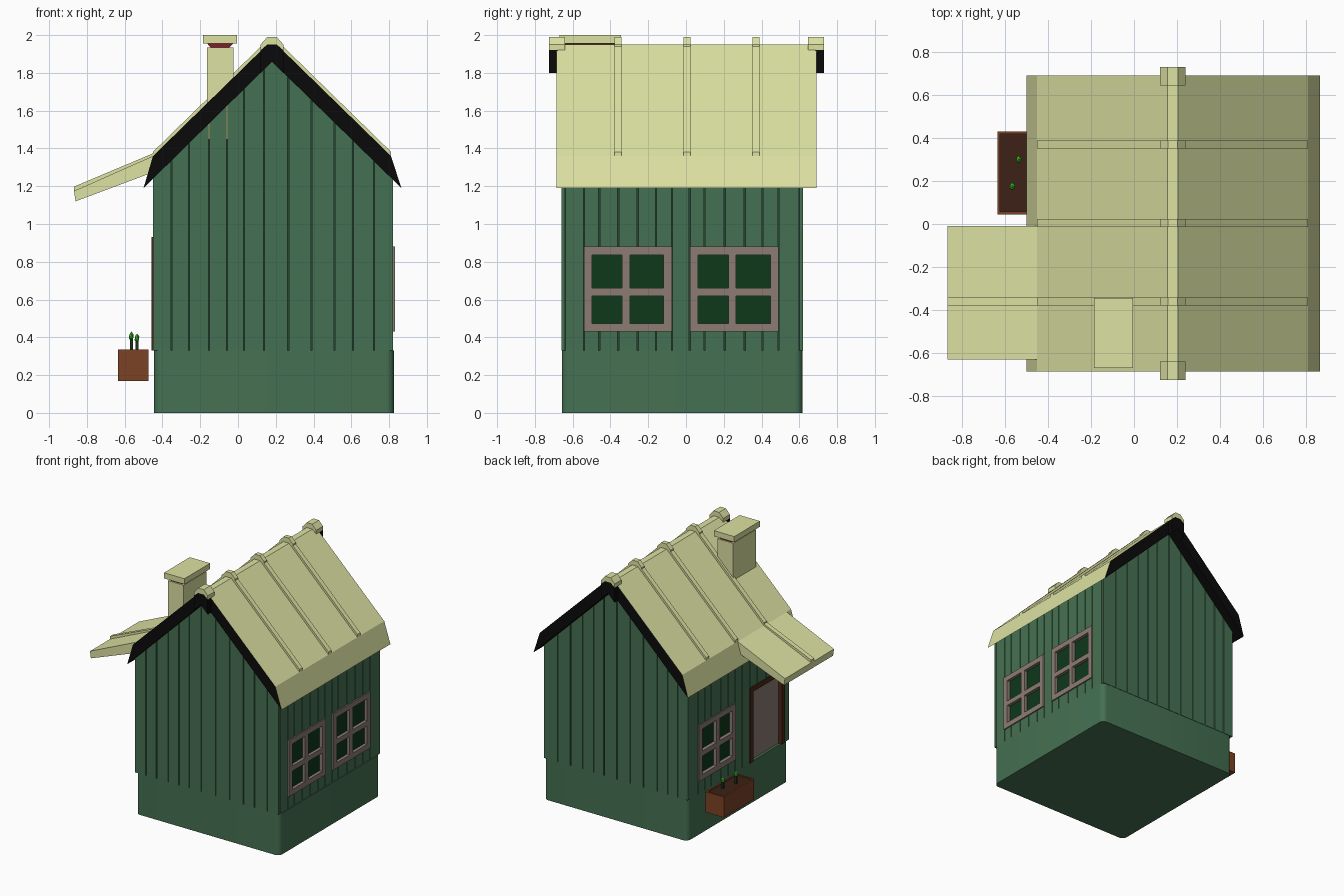
import bpy, bmesh, math, random
from mathutils import Vector

if "Cube" in bpy.data.objects:
    bpy.data.objects.remove(bpy.data.objects["Cube"])

random.seed(4)
MATS = {}
def mat(name, rgb):
    m = bpy.data.materials.new(name)
    m.diffuse_color = (*rgb, 1)
    m.use_nodes = True
    m.node_tree.nodes["Principled BSDF"].inputs["Base Color"].default_value = m.diffuse_color
    return m
GREEN = mat("green_paint", (0.06, 0.165, 0.085))
GROOVE = mat("groove_shadow", (0.02, 0.06, 0.03))
GLASS = mat("dark_glass", (0.004, 0.04, 0.01))
ROOF = mat("pale_roof", (0.72, 0.76, 0.36))
BLACK = mat("black_trim", (0.003, 0.003, 0.003))
FRAME = mat("window_wood", (0.26, 0.2, 0.17))
DOORWOOD = mat("door_wood", (0.07, 0.02, 0.008))
BOX = mat("planter_clay", (0.2, 0.055, 0.018))
SOIL = mat("soil", (0.045, 0.015, 0.008))
STEM = mat("stem", (0.01, 0.03, 0.01))
LEAF = mat("leaf", (0.05, 0.6, 0.02))
RED = mat("red_brick", (0.2, 0.015, 0.02))

def finish(name, bm, *mats):
    bmesh.ops.recalc_face_normals(bm, faces=bm.faces)
    me = bpy.data.meshes.new(name)
    bm.to_mesh(me)
    bm.free()
    for m in mats:
        me.materials.append(m)
    ob = bpy.data.objects.new(name, me)
    bpy.context.collection.objects.link(ob)
    return ob

def add_prism(bm, pts, y0, y1):
    """Extrude an x-z outline from y0 to y1."""
    a = [bm.verts.new((x, y0, z)) for x, z in pts]
    b = [bm.verts.new((x, y1, z)) for x, z in pts]
    bm.faces.new(a)
    bm.faces.new(b[::-1])
    n = len(pts)
    return [bm.faces.new((a[i], b[i], b[(i + 1) % n], a[(i + 1) % n])) for i in range(n)]

def add_box(bm, x0, x1, y0, y1, z0, z1):
    add_prism(bm, [(x0, z0), (x1, z0), (x1, z1), (x0, z1)], y0, y1)

def prism(name, m, pts, y0, y1):
    bm = bmesh.new()
    add_prism(bm, pts, y0, y1)
    return finish(name, bm, m)

def boxes(name, m, *dims):
    bm = bmesh.new()
    for d in dims:
        add_box(bm, *d)
    return finish(name, bm, m)

XL, XR, YF, YB, XM, BASE = -0.45, 0.82, -0.66, 0.62, 0.18, 0.33
SLOPE = 0.975
def under(x):
    return 1.862 - abs(x - XM) * SLOPE

# Plinth with rounded upright corners
base = boxes("base", GREEN, (XL + .005, XR + .005, YF + .003, YB - .003, 0, BASE))
bm = bmesh.new()
bm.from_mesh(base.data)
up = [e for e in bm.edges if abs(e.verts[0].co.z - e.verts[1].co.z) > .1]
bmesh.ops.bevel(bm, geom=up, offset=0.04, segments=5, profile=0.5, affect='EDGES')
bm.to_mesh(base.data)
bm.free()
bpy.context.view_layer.objects.active = base
base.select_set(True)
bpy.ops.object.shade_smooth_by_angle(angle=math.radians(40))

# Wall core seen in the grooves
prism("wall_core", GROOVE, [(XL + .03, .3), (XR - .02, .3), (XR - .02, under(XR - .02)),
      (XM, 1.87), (XL + .03, under(XL + .03))], YF + .015, YB - .015)

def breaks(a, b, n):
    w = [random.uniform(.8, 1.2) for _ in range(n)]
    out = [a]
    for v in w:
        out.append(out[-1] + v * (b - a) / sum(w))
    return out

# Gable planks, cut to the roof slope
for name, y0, y1 in (("front_planks", YF, YF + .02), ("back_planks", YB - .02, YB)):
    bm = bmesh.new()
    xs = breaks(XL, XR, 12)
    for i, (a, b) in enumerate(zip(xs, xs[1:])):
        a += .003 if i else 0
        b -= .003 if i < 11 else 0
        top = [(b, under(b) + .01)]
        if a < XM < b:
            top.append((XM, under(XM) + .01))
        add_prism(bm, [(a, BASE), (b, BASE)] + top + [(a, under(a) + .01)], y0, y1)
    finish(name, bm, GREEN)

# Side planks, split round the openings (y0, y1, z0, z1)
WIN_A, WIN_B, DOOR = (-.54, -.075, .43, .88), (.02, .49, .43, .88), (-.60, -.16, .33, .93)
def side_planks(name, x0, x1, openings):
    bm = bmesh.new()
    edges = [YF + .02] + [v for o in openings for v in o[:2]] + [YB - .02]
    for k, (s, e) in enumerate(zip(edges, edges[1:])):
        ys = breaks(s, e, max(1, round((e - s) / .1)))
        for a, b in zip(ys, ys[1:]):
            a += .003
            b -= .003
            top = min(under(x0), under(x1)) + .01
            if k % 2:
                o = openings[k // 2]
                spans = [(BASE, o[2]), (o[3], top)]
            else:
                spans = [(BASE, top)]
            for z0, z1 in spans:
                if z1 - z0 > .01:
                    add_box(bm, x0, x1, a, b, z0, z1)
    finish(name, bm, GREEN)
side_planks("right_planks", XR - .02, XR, [WIN_A, WIN_B])
side_planks("left_planks", XL, XL + .03, [DOOR, WIN_B])

# Four-pane windows
def window(name, o, x0, x1, gx0, gx1):
    y0, y1, z0, z1 = o
    yc, zc, w, h = (y0 + y1) / 2 - .01, (z0 + z1) / 2 - .015, .043, .02
    boxes(name + "_frame", FRAME,
          (x0, x1, y0, y0 + w, z0, z1), (x0, x1, y1 - w, y1, z0, z1),
          (x0, x1, y0 + w, y1 - w, z0, z0 + w), (x0, x1, y0 + w, y1 - w, z1 - w, z1),
          (x0, x1, yc - h, yc + h, z0 + w, z1 - w),
          (x0, x1, y0 + w, yc - h, zc - h, zc + h), (x0, x1, yc + h, y1 - w, zc - h, zc + h))
    boxes(name + "_glass", GLASS, (gx0, gx1, y0 + .01, y1 - .01, z0 + .01, z1 - .01))
window("right_front_window", WIN_A, .79, .83, .79, .805)
window("right_back_window", WIN_B, .79, .83, .79, .805)
window("left_window", WIN_B, -.457, -.41, -.428, -.41)

# Door in a dark frame, green sill
y0, y1, z0, z1 = DOOR
boxes("door_frame", DOORWOOD, (-.457, -.40, y0, y0 + .04, z0, z1), (-.457, -.40, y1 - .04, y1, z0, z1),
      (-.457, -.40, y0 + .04, y1 - .04, z1 - .04, z1))
boxes("door_panel", FRAME, (-.425, -.40, y0 + .04, y1 - .04, z0, z1 - .04))

# Roof slab: pale on top, black ends and underside
bm = bmesh.new()
outline = [(-.50, 1.19), (XL, 1.36), (.155, 1.95), (.205, 1.95), (.81, 1.36), (.865, 1.19), (XM, 1.86)]
sides = add_prism(bm, outline, -.685, .69)
for f in bm.faces:
    f.material_index = 1
for f in sides[:5]:
    f.material_index = 0
finish("roof", bm, ROOF, BLACK)

# Raised roof battens with ridge blocks
bump = [(.12, 1.90), (.12, 1.95), (.157, 1.99), (.203, 1.99), (.24, 1.95), (.24, 1.90)]
for i, y in enumerate((-.36, .005, .37)):
    prism(f"roof_batten_{i}", ROOF, [(XL, 1.345), (XL, 1.382), (.15, 1.968), (.21, 1.968), (.81, 1.382),
          (.81, 1.345), (.205, 1.935), (.155, 1.935)], y - .019, y + .019)
    prism(f"ridge_block_{i}", ROOF, bump, y - .019, y + .019)

# Ridge end caps over black tips
for name, a, b, c in (("front", -.725, -.68, -.64), ("back", .73, .685, .645)):
    prism(name + "_ridge_cap", ROOF, [(.12, 1.92), (.12, 1.95), (.155, 1.99), (.205, 1.99), (.24, 1.95),
          (.24, 1.92), (.205, 1.95), (.155, 1.95)], a, c)
    prism(name + "_ridge_tip", BLACK, [(.12, 1.80), (.12, 1.92), (.155, 1.95), (.205, 1.95), (.24, 1.92),
          (.24, 1.80), (XM, 1.86)], a, b)

# Porch awning with batten
prism("awning", ROOF, [(-.86, 1.12), (-.868, 1.175), (-.45, 1.36), (-.42, 1.36), (-.42, 1.285)], -.63, -.01)
prism("awning_batten", ROOF, [(-.868, 1.165), (-.868, 1.198), (-.44, 1.378), (-.44, 1.345)], -.379, -.341)

# Chimney with red neck and cap
boxes("chimney", ROOF, (-.165, -.025, -.65, -.36, 1.45, 1.935))
bm = bmesh.new()
add_prism(bm, [(-.14, 1.93), (-.05, 1.93), (-.025, 1.957), (-.165, 1.957)], -.64, -.37)
finish("chimney_neck", bm, RED)
boxes("chimney_cap", ROOF, (-.185, -.005, -.67, -.345, 1.955, 2.0))

# Planter: open box, soil, two sprouts
X0, X1, Y0, Y1, t = -.635, -.475, .045, .43, .012
boxes("planter", BOX, (X0, X1, Y0, Y1, .17, .19), (X0, X0 + t, Y0, Y1, .19, .335), (X1 - t, X1, Y0, Y1, .19, .335),
      (X0 + t, X1 - t, Y0, Y0 + t, .19, .335), (X0 + t, X1 - t, Y1 - t, Y1, .19, .335))
boxes("planter_soil", SOIL, (X0 + t, X1 - t, Y0 + t, Y1 - t, .19, .328))
for i, (x, y, z) in enumerate(((-.565, .175, .405), (-.535, .30, .395))):
    boxes(f"sprout_stem_{i}", STEM, (x - .008, x + .008, y - .008, y + .008, .32, z))
    bm = bmesh.new()
    bmesh.ops.create_icosphere(bm, subdivisions=1, radius=1)
    bmesh.ops.scale(bm, vec=(.014, .02, .025), verts=bm.verts)
    bmesh.ops.translate(bm, vec=(x, y, z), verts=bm.verts)
    finish(f"sprout_leaf_{i}", bm, LEAF)
